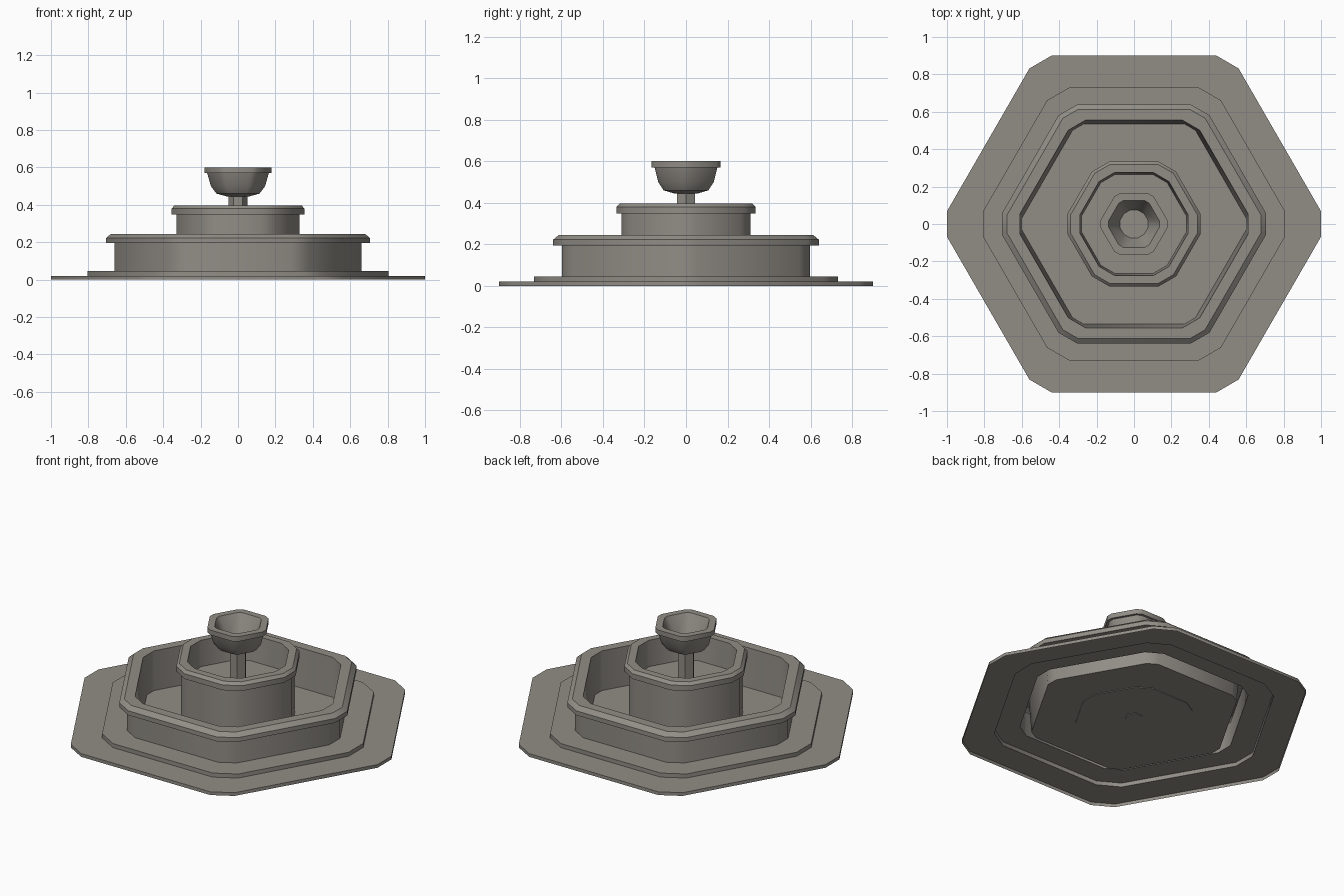
import bpy, bmesh, math

if "Cube" in bpy.data.objects:
    bpy.data.objects.remove(bpy.data.objects["Cube"])

stone = bpy.data.materials.new("grey_stone")
stone.diffuse_color = (0.285, 0.268, 0.24, 1)
stone.use_nodes = True
stone.node_tree.nodes["Principled BSDF"].inputs["Base Color"].default_value = stone.diffuse_color


def ring_points(corner, flat):
    """Hexagon with cut corners: corner = reach to the cut, flat = reach to the long side."""
    h = max(2 * (flat - math.cos(math.pi / 6) * corner), 0)
    pts = []
    for k in range(6):
        c, s = math.cos(k * math.pi / 3), math.sin(k * math.pi / 3)
        for y in ((-h, h) if h > 0.001 else (0,)):
            pts.append((corner * c - y * s, corner * s + y * c))
    return pts


def tier(name, profile, cap_start=False, cap_end=True):
    """Stack of cut-corner hexagons joined from the outside base to the inner floor."""
    bm = bmesh.new()
    rings = [[bm.verts.new((x, y, z)) for x, y in ring_points(c, f)]
             for c, f, z in profile]
    n = len(rings[0])
    for a, b in zip(rings, rings[1:]):
        for j in range(n):
            k = (j + 1) % n
            bm.faces.new((a[j], a[k], b[k], b[j]))
    if cap_start:
        bm.faces.new(rings[0][::-1])
    if cap_end:
        bm.faces.new(rings[-1])
    bm.normal_update()
    # smooth around the cut corners, sharp at the steps
    for f in bm.faces:
        f.smooth = True
    for e in bm.edges:
        e.smooth = len(e.link_faces) == 2 and e.calc_face_angle() < math.radians(35)
    me = bpy.data.meshes.new(name)
    bm.to_mesh(me)
    bm.free()
    me.materials.append(stone)
    ob = bpy.data.objects.new(name, me)
    bpy.context.collection.objects.link(ob)
    return ob


# two plinth steps and the large basin, hollow underneath
tier("lower_basin", [
    (1.0, 0.90, 0), (1.0, 0.90, 0.02),
    (0.805, 0.733, 0.02), (0.805, 0.733, 0.045),
    (0.66, 0.598, 0.045), (0.66, 0.598, 0.195),
    (0.705, 0.64, 0.195), (0.705, 0.64, 0.222), (0.68, 0.612, 0.245),
    (0.61, 0.555, 0.245), (0.598, 0.535, 0.01)])

# middle basin
tier("middle_basin", [
    (0.33, 0.31, 0.006), (0.33, 0.31, 0.348),
    (0.355, 0.335, 0.348), (0.355, 0.335, 0.38), (0.34, 0.318, 0.397),
    (0.29, 0.275, 0.397), (0.28, 0.264, 0.24)], cap_start=True)

# six-sided stem
tier("stem", [(0.05, 0.0433, 0.003), (0.05, 0.0433, 0.45)], cap_start=True)

# top bowl
tier("top_bowl", [
    (0.06, 0.058, 0.445), (0.115, 0.108, 0.46), (0.145, 0.134, 0.50),
    (0.165, 0.151, 0.57),
    (0.18, 0.165, 0.57), (0.18, 0.165, 0.60),
    (0.137, 0.126, 0.60), (0.075, 0.0745, 0.475)], cap_start=True)
